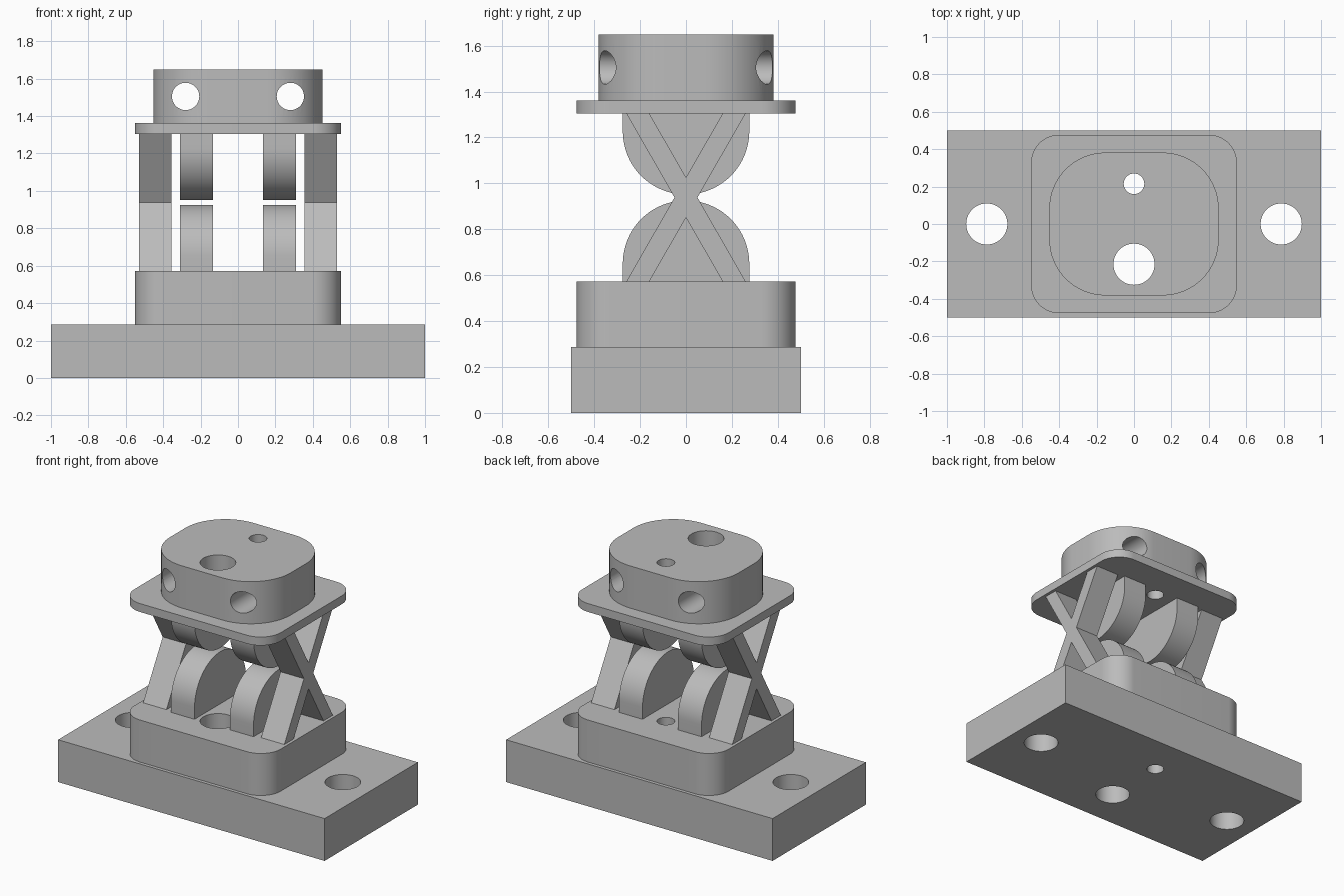
import bpy, bmesh, math
from mathutils import Matrix, Vector

cube = bpy.data.objects.get("Cube")
if cube:
    bpy.data.objects.remove(cube, do_unlink=True)

steel = bpy.data.materials.new("plain_grey")
steel.use_nodes = True
GREY = (0.5, 0.5, 0.5, 1)
steel.diffuse_color = GREY
steel.node_tree.nodes["Principled BSDF"].inputs["Base Color"].default_value = GREY


def prism(name, outline, start, end, axis="Z"):
    """Extrude a 2D outline: (x, y) along Z, or (y, z) along X."""
    bm = bmesh.new()
    place = (lambda a, b: (a, b, start)) if axis == "Z" else (lambda a, b: (start, a, b))
    face = bm.faces.new([bm.verts.new(place(a, b)) for a, b in outline])
    step = Vector((0, 0, end - start)) if axis == "Z" else Vector((end - start, 0, 0))
    new = bmesh.ops.extrude_face_region(bm, geom=[face])["geom"]
    bmesh.ops.translate(bm, vec=step, verts=[v for v in new if isinstance(v, bmesh.types.BMVert)])
    bmesh.ops.recalc_face_normals(bm, faces=bm.faces)
    mesh = bpy.data.meshes.new(name)
    bm.to_mesh(mesh)
    bm.free()
    mesh.materials.append(steel)
    obj = bpy.data.objects.new(name, mesh)
    bpy.context.collection.objects.link(obj)
    return obj


def arc(cx, cy, r, a0, a1, n):
    return [(cx + r * math.cos(a), cy + r * math.sin(a))
            for a in (math.radians(a0 + (a1 - a0) * i / n) for i in range(n + 1))]


def rounded(hx, hy, r):
    pts = []
    for k, (sx, sy) in enumerate([(1, 1), (-1, 1), (-1, -1), (1, -1)]):
        pts += arc(sx * (hx - r), sy * (hy - r), r, 90 * k, 90 * k + 90, 16)
    return pts


def drill(obj, x, y, z, r, along_y=False):
    """Cut a round through hole along Z, or along Y."""
    cutter = prism("drill_cutter", arc(0, 0, r, 0, 352.5, 47), -3, 3)
    turn = Matrix.Rotation(math.pi / 2, 4, "X") if along_y else Matrix()
    cutter.data.transform(Matrix.Translation((x, y, z)) @ turn)
    cutter.hide_render = True
    mod = obj.modifiers.new("hole", "BOOLEAN")
    mod.operation, mod.solver, mod.object = "DIFFERENCE", "EXACT", cutter
    bpy.context.view_layer.update()
    cut = bpy.data.meshes.new_from_object(obj.evaluated_get(bpy.context.evaluated_depsgraph_get()))
    obj.modifiers.clear()
    obj.data = cut
    bpy.data.objects.remove(cutter, do_unlink=True)


# Stacked plates
LOW, HIGH = 0.572, 1.305
MID = (LOW + HIGH) / 2
base = prism("base_plate", [(-1, -.5), (1, -.5), (1, .5), (-1, .5)], 0, .287)
block = prism("lower_block", rounded(.55, .477, .15), .287, LOW)
flange = prism("upper_flange", rounded(.55, .477, .15), HIGH, 1.362)
head = prism("head_block", rounded(.453, .382, .3), 1.362, 1.648)

# Access holes through the whole stack, mounting holes and cross holes
for part in (base, block, flange, head):
    drill(part, 0, -.215, 0, .11)
    drill(part, 0, .215, 0, .055)
for side in (-1, 1):
    drill(base, side * .787, 0, 0, .11)
    drill(head, side * .28, 0, 1.505, .073, along_y=True)
parts = [base, block, flange, head]

# Crossed flexure straps and rolling lobes on both sides
OUT, INN = .26, .16
notch = (HIGH - LOW) * INN / (OUT + INN)
waist = (OUT - INN) / 2
right_half = [(0, LOW + notch), (INN, LOW), (OUT, LOW), (waist, MID), (OUT, HIGH), (INN, HIGH)]
cross = right_half + [(-y, LOW + HIGH - z) for y, z in right_half]
R = .276
lobe = [(R, LOW)] + arc(0, MID - .013 - R, R, 0, 180, 40) + [(-R, LOW)]
upper_lobe = [(y, 2 * MID - z) for y, z in lobe]
for side, label in ((1, "left"), (-1, "right")):
    parts.append(prism(label + "_crossed_straps", cross, side * .355, side * .53, "X"))
    parts.append(prism(label + "_lower_lobe", lobe, side * .133, side * .31, "X"))
    parts.append(prism(label + "_upper_lobe", upper_lobe, side * .133, side * .31, "X"))

# Smooth rounded walls, keep edges crisp
bpy.ops.object.select_all(action="DESELECT")
for part in parts:
    part.select_set(True)
bpy.context.view_layer.objects.active = base
bpy.ops.object.shade_smooth_by_angle(angle=math.radians(30))
